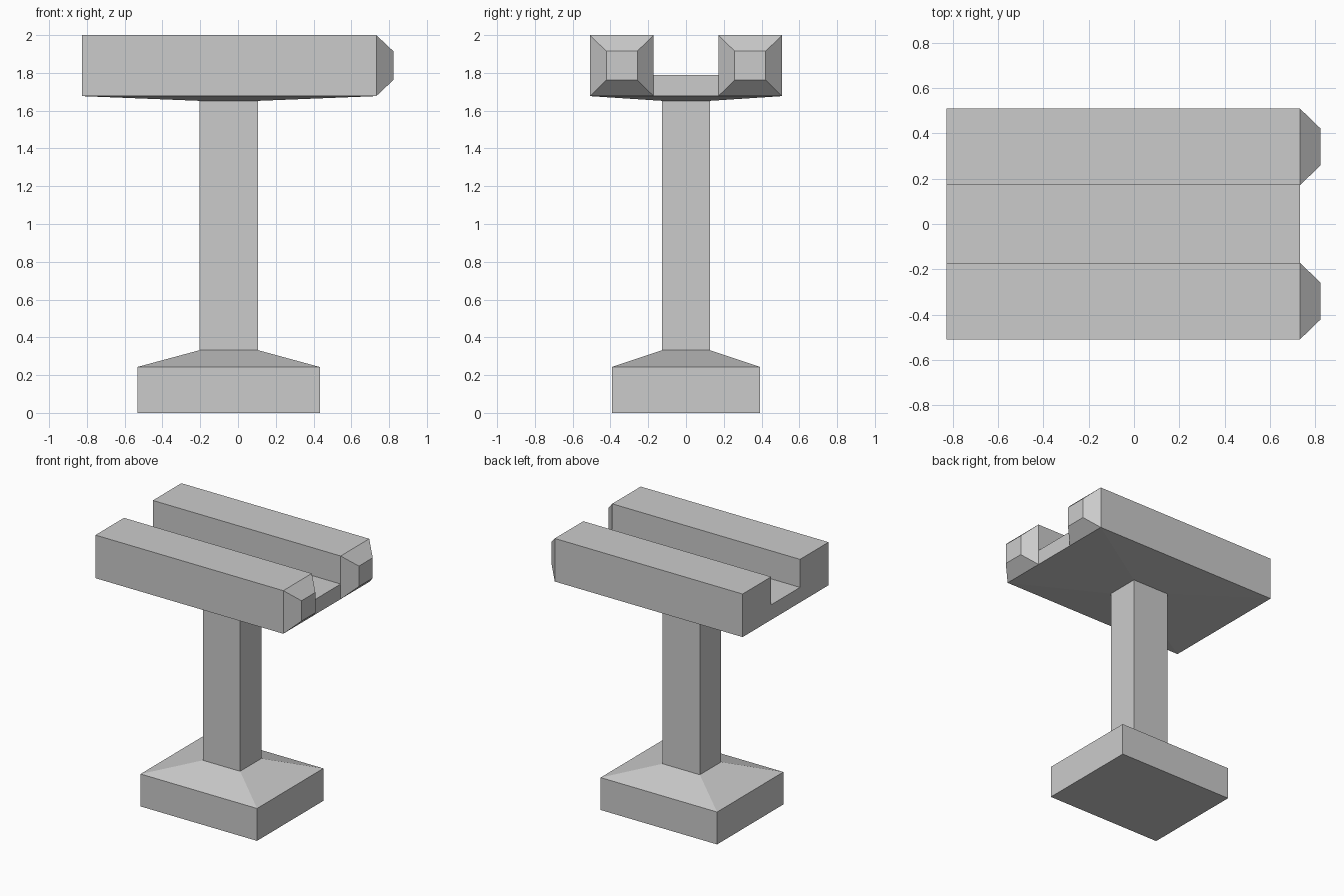
import bpy, bmesh
from mathutils import Vector

if "Cube" in bpy.data.objects:
    bpy.data.objects.remove(bpy.data.objects["Cube"])


def finish(bm, name):
    bmesh.ops.recalc_face_normals(bm, faces=bm.faces)
    mesh = bpy.data.meshes.new(name)
    bm.to_mesh(mesh)
    bm.free()
    obj = bpy.data.objects.new(name, mesh)
    bpy.context.collection.objects.link(obj)
    return obj


X0, X1, TIP = -0.826, 0.732, 0.822      # head back, front, prong tip
Y, SLOT = 0.509, 0.171                  # head half width, slot half width
Z0, FLOOR, TOP = 1.677, 1.79, 2.0       # head underside edge, slot floor, top

# Pedestal: stacked rectangles (x min, x max, half depth, z), flaring out to the head's rim
bm = bmesh.new()
rings = []
for xa, xb, y, z in [(-0.533, 0.433, 0.393, 0), (-0.533, 0.433, 0.393, 0.243),
                     (-0.203, 0.106, 0.126, 0.332), (-0.203, 0.106, 0.126, 1.652),
                     (X0, X1, Y, Z0)]:
    rings.append([bm.verts.new(p) for p in
                  ((xa, -y, z), (xb, -y, z), (xb, y, z), (xa, y, z))])
bm.faces.new(rings[0])
for a, b in zip(rings, rings[1:]):
    for i in range(4):
        j = (i + 1) % 4
        bm.faces.new((a[i], a[j], b[j], b[i]))
pedestal = finish(bm, "pedestal")

# Slotted head: U profile swept along x, open below where the pedestal flare closes it
bm = bmesh.new()
profile = [(-SLOT, Z0), (-Y, Z0), (-Y, TOP), (-SLOT, TOP), (-SLOT, FLOOR),
           (SLOT, FLOOR), (SLOT, TOP), (Y, TOP), (Y, Z0), (SLOT, Z0)]
back, front = [[bm.verts.new((x, y, z)) for y, z in profile] for x in (X0, X1)]
for i in range(1, 8):
    bm.faces.new((back[i], back[i + 1], front[i + 1], front[i]))
for ring in (back, front):
    left = bm.faces.new(ring[0:5])
    middle = bm.faces.new((ring[0], ring[4], ring[5], ring[9]))
    right = bm.faces.new(ring[5:10])

# Tapered prong tips on the front end
result = bmesh.ops.extrude_discrete_faces(bm, faces=[left, right])
for face in result["faces"]:
    side = 1 if face.calc_center_bounds().y > 0 else -1
    centre = Vector((X1, side * (Y + SLOT) / 2, (Z0 + TOP) / 2))
    for v in face.verts:
        d = v.co - centre
        v.co = centre + Vector((TIP - X1, d.y * 0.485, d.z * 0.475))
bmesh.ops.remove_doubles(bm, verts=bm.verts, dist=0.0001)
head = finish(bm, "slotted_head")
